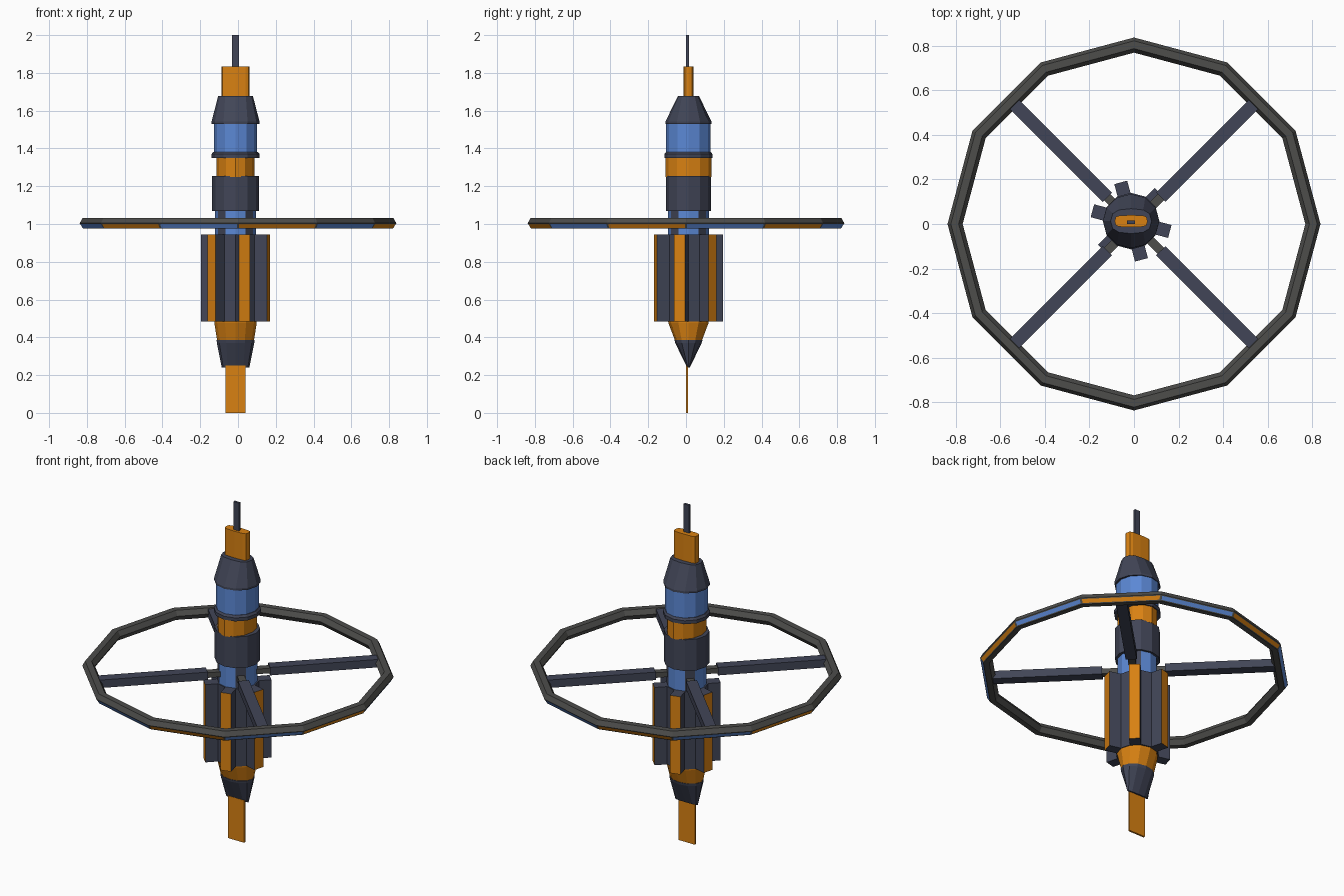
import bpy, bmesh, math
from mathutils import Matrix, Vector

if "Cube" in bpy.data.objects:
    bpy.data.objects.remove(bpy.data.objects["Cube"])

CX, CY = -0.013, 0.013      # axis of the central hull


def material(name, rgb):
    m = bpy.data.materials.new(name)
    m.diffuse_color = (*rgb, 1)
    m.use_nodes = True
    m.node_tree.nodes["Principled BSDF"].inputs["Base Color"].default_value = m.diffuse_color
    return m


NAVY = material("dark_navy", (0.053, 0.060, 0.095))
ORANGE = material("orange", (0.69, 0.22, 0.006))
BLUE = material("blue", (0.105, 0.245, 0.66))
GREY = material("dark_grey", (0.075, 0.075, 0.071))


def finish(name, bm, *mats):
    bmesh.ops.recalc_face_normals(bm, faces=bm.faces)
    me = bpy.data.meshes.new(name)
    bm.to_mesh(me)
    bm.free()
    for m in mats:
        me.materials.append(m)
    ob = bpy.data.objects.new(name, me)
    bpy.context.collection.objects.link(ob)
    return ob


def loft(name, rings, *mats, n=12):
    """Twelve-sided hull section; rings = (z, half_x, half_y, roundness)."""
    bm = bmesh.new()
    loops = []
    for z, hx, hy, e in rings:
        loop = []
        for i in range(n):
            c, s = math.cos(math.tau * i / n), math.sin(math.tau * i / n)
            c, s = round(c, 6), round(s, 6)
            x = math.copysign(abs(c) ** e, c) * hx
            y = math.copysign(abs(s) ** e, s) * hy
            loop.append(bm.verts.new((CX + x, CY + y, z)))
        loops.append(loop)
    for a, b in zip(loops, loops[1:]):
        for i in range(n):
            j = (i + 1) % n
            bm.faces.new((a[i], a[j], b[j], b[i]))
    bm.faces.new(loops[0])
    bm.faces.new(loops[-1])
    return finish(name, bm, *mats)


def radial_box(name, angle, r0, r1, width, z0, z1, centre, *mats):
    """Box running outward from r0 to r1 in the given direction."""
    bm = bmesh.new()
    mat = (Matrix.Translation((*centre, (z0 + z1) / 2))
           @ Matrix.Rotation(angle, 4, 'Z')
           @ Matrix.Translation(((r0 + r1) / 2, 0, 0))
           @ Matrix.Diagonal((r1 - r0, width, z1 - z0, 1)))
    bmesh.ops.create_cube(bm, size=1, matrix=mat)
    if len(mats) > 1:       # outer end takes the second colour
        out = Vector((math.cos(angle), math.sin(angle), 0))
        bm.normal_update()
        for f in bm.faces:
            f.material_index = int(f.normal.dot(out) > 0.9)
    return finish(name, bm, *mats)


# Hull sections, bottom to top
radial_box("lower_blade", 0, -0.053, 0.053, 0.011, 0, 0.25, (CX, 0.006), ORANGE)
loft("lower_cone", [(0.24, 0.073, 0.007, 0.8), (0.37, 0.099, 0.07, 1),
                    (0.385, 0.1, 0.074, 1)], NAVY)
loft("lower_collar", [(0.38, 0.097, 0.07, 1), (0.475, 0.112, 0.106, 1),
                      (0.487, 0.112, 0.108, 1)], ORANGE)
loft("engine_core", [(0.485, 0.116, 0.116, 1), (0.945, 0.116, 0.116, 1)], NAVY)
hub = loft("hub", [(0.94, 0.108, 0.108, 1), (1.075, 0.108, 0.108, 1)], NAVY, BLUE)
loft("middle_section", [(1.07, 0.124, 0.12, 1), (1.255, 0.124, 0.12, 1)], NAVY)
loft("orange_section", [(1.25, 0.1, 0.122, 1), (1.355, 0.1, 0.122, 1)], ORANGE)
loft("upper_flange", [(1.35, 0.127, 0.127, 1), (1.37, 0.127, 0.127, 1),
                      (1.382, 0.118, 0.118, 1)], NAVY)
loft("blue_section", [(1.38, 0.114, 0.118, 1), (1.53, 0.114, 0.118, 1)], BLUE)
loft("upper_cone", [(1.53, 0.126, 0.122, 1), (1.542, 0.127, 0.122, 1),
                    (1.677, 0.092, 0.056, 0.75)], NAVY)
loft("docking_plug", [(1.67, 0.074, 0.027, 0.5), (1.835, 0.074, 0.027, 0.5)], ORANGE)
radial_box("mast", 0, -0.018, 0.018, 0.014, 1.83, 2.0, (CX, 0.008), NAVY)

# Hub windows: blue faces towards the axes, dark ones behind the spokes
for p in hub.data.polygons:
    if abs(p.normal.z) < 0.5:
        diagonal = abs(abs(p.normal.x) - abs(p.normal.y)) < 0.1
        p.material_index = 0 if diagonal else 1

# Six engine fins with orange outer plates
for k in range(6):
    radial_box(f"fin_{k + 1}", math.radians(45 + 60 * k), 0.08, 0.18, 0.06,
               0.485, 0.945, (CX, CY), NAVY, ORANGE)

# Four spokes with thinner grey roots
for k in range(4):
    a = math.radians(45 + 90 * k)
    radial_box(f"spoke_{k + 1}", a, 0.17, 0.765, 0.06, 0.98, 1.027, (0, 0), NAVY)
    radial_box(f"spoke_root_{k + 1}", a, 0.07, 0.18, 0.04, 0.988, 1.018, (0, 0), GREY)

# Twelve-sided ring with a hexagonal cross-section
bm = bmesh.new()
section = [(0.838, 1.004), (0.823, 1.032), (0.788, 1.032),
           (0.770, 1.004), (0.788, 0.975), (0.820, 0.975)]
rings = []
for i in range(12):
    a = math.tau * i / 12
    rings.append([bm.verts.new((r * math.cos(a), r * math.sin(a), z)) for r, z in section])
panels = []
for i in range(12):
    p, q = rings[i], rings[(i + 1) % 12]
    for j in range(6):
        m = (j + 1) % 6
        f = bm.faces.new((p[j], q[j], q[m], p[m]))
        if j == 5:          # lower outer slope carries the light panels
            panels.append(f)
bmesh.ops.recalc_face_normals(bm, faces=bm.faces)
# Alternating blue and orange inset strips
bmesh.ops.inset_individual(bm, faces=panels, thickness=0.006, use_even_offset=True)
for i, f in enumerate(panels):
    f.material_index = 1 + i % 2
finish("ring", bm, GREY, BLUE, ORANGE)
